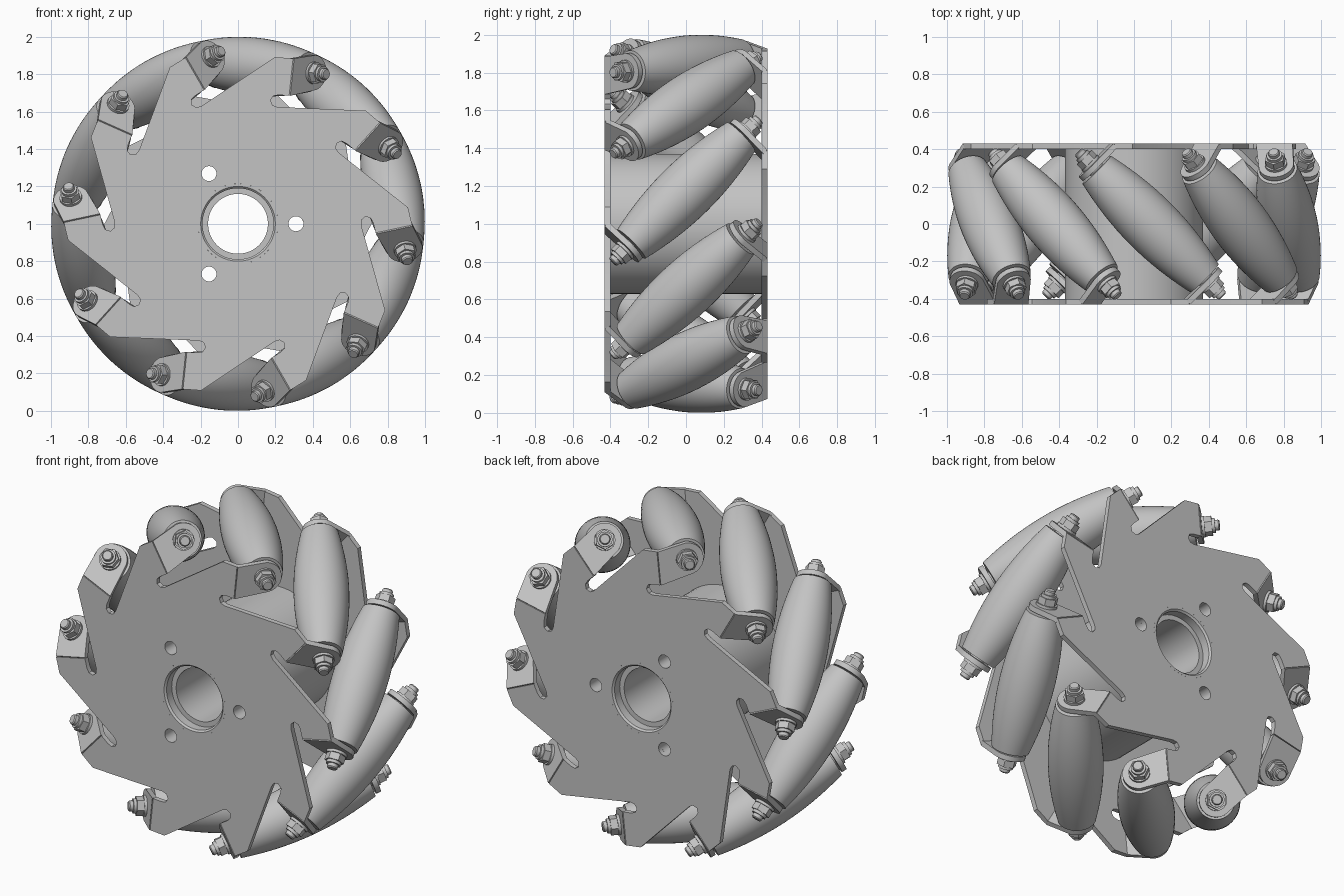
import bpy, bmesh
from math import sin, cos, pi, radians, sqrt
from mathutils import Matrix, Vector

cube = bpy.data.objects.get("Cube")
if cube:
    bpy.data.objects.remove(cube)

COUNT = 10            # rollers around the wheel
PHASE = radians(12)   # angle of the first roller
AXIS_R = 0.845        # distance from wheel axle to roller axle
HALF = 0.41           # half length of a roller
SHEET = 0.03          # sheet metal thickness

metal = bpy.data.materials.new("grey metal")
metal.use_nodes = True
metal.diffuse_color = (0.55, 0.55, 0.55, 1)
metal.node_tree.nodes["Principled BSDF"].inputs["Base Color"].default_value = metal.diffuse_color


def place(name, mesh, matrix):
    obj = bpy.data.objects.new(name, mesh)
    bpy.context.collection.objects.link(obj)
    obj.matrix_world = Matrix.Translation((0, 0, 1)) @ matrix
    obj.select_set(True)
    return obj


def finish(bm, name):
    bmesh.ops.remove_doubles(bm, verts=bm.verts, dist=1e-5)
    bmesh.ops.recalc_face_normals(bm, faces=bm.faces)
    mesh = bpy.data.meshes.new(name)
    bm.to_mesh(mesh)
    bm.free()
    mesh.materials.append(metal)
    return mesh


def lathe(bm, profile, sides=48, closed=False):
    """Revolve (radius, height) points around local z."""
    rings = [[bm.verts.new((r * cos(2 * pi * i / sides), r * sin(2 * pi * i / sides), h))
              for i in range(sides)] for r, h in profile]
    pairs = list(zip(rings, rings[1:]))
    if closed:
        pairs.append((rings[-1], rings[0]))
    else:
        bm.faces.new(rings[0])
        bm.faces.new(rings[-1])
    for a, b in pairs:
        for i in range(sides):
            j = (i + 1) % sides
            bm.faces.new((a[i], a[j], b[j], b[i]))


def cut_sheet(name, loops, thickness):
    """Flat outline with holes, given thickness along local z."""
    curve = bpy.data.curves.new(name, 'CURVE')
    curve.dimensions = '2D'
    curve.fill_mode = 'BOTH'
    curve.extrude = thickness / 2
    for loop in loops:
        spline = curve.splines.new('POLY')
        spline.points.add(len(loop) - 1)
        for point, (x, y) in zip(spline.points, loop):
            point.co = (x, y, 0, 1)
        spline.use_cyclic_u = True
    temp = bpy.data.objects.new(name, curve)
    bpy.context.collection.objects.link(temp)
    graph = bpy.context.evaluated_depsgraph_get()
    raw = bpy.data.meshes.new_from_object(temp.evaluated_get(graph))
    bm = bmesh.new()
    bm.from_mesh(raw)
    bpy.data.objects.remove(temp)
    bpy.data.meshes.remove(raw)
    return finish(bm, name)


def circle(radius, x=0, y=0, n=48):
    return [(x + radius * cos(2 * pi * i / n), y + radius * sin(2 * pi * i / n)) for i in range(n)]


def bolt_holes(offset):
    return [circle(0.04, 0.31 * cos(a), 0.31 * sin(a), 24)
            for a in (offset + k * 2 * pi / 3 for k in range(3))]


def turn(angle):
    return Matrix.Rotation(-angle, 4, 'Y')


def plate_outline():
    # one arm: slot end, bend line and outer corner, as (radial, tangential)
    arm = [(0.643, -0.145), (0.65, -0.117), (0.675, -0.104), (0.70, -0.117),
           (0.708, -0.145), (0.71, -0.2), (0.91, -0.2), (0.907, -0.103)]
    points = []
    for k in range(COUNT):
        c, s = cos(2 * pi * k / COUNT), sin(2 * pi * k / COUNT)
        points += [(v * c - t * s, v * s + t * c) for v, t in arm]
    return points


bpy.ops.object.select_all(action='DESELECT')

# Frames: upright sheet, half turn from front to rear, and tilted roller axis
upright = Matrix.Rotation(pi / 2, 4, 'X')
half_turn = Matrix.Rotation(pi, 4, 'X')
q = sqrt(0.5)
tilt = Matrix(((0, 1, 0, 0), (-q, 0, q, 0), (q, 0, q, 0), (0, 0, 0, 1)))
axle = tilt @ Matrix.Translation((0, AXIS_R, 0))

# Side plates
for side, flip, offset in (("front", Matrix(), -PHASE), ("rear", half_turn, PHASE)):
    mesh = cut_sheet(side + "_plate", [plate_outline(), circle(0.215)] + bolt_holes(offset), SHEET)
    place(side + "_plate", mesh,
          turn(PHASE) @ flip @ Matrix.Translation((0, -0.415, 0)) @ upright)

# Central drum and its stepped bushing
place("hub_drum", cut_sheet("hub_drum", [circle(0.37, n=64), circle(0.19)] + bolt_holes(0), 0.8), upright)
bm = bmesh.new()
rim = [(0.16, 0.37), (0.19, 0.37), (0.19, 0.42), (0.2, 0.43), (0.215, 0.43), (0.215, 0.39)]
lathe(bm, rim + [(r, -h) for r, h in reversed(rim)], closed=True)
place("hub_bushing", finish(bm, "hub_bushing"), upright)

# Barrel roller whose outer edge follows the wheel's circle
bm = bmesh.new()
steps = [HALF * (i / 8 - 1) for i in range(17)]
lathe(bm, [(1 - sqrt(AXIS_R ** 2 + s * s / 2), s) for s in steps])
roller = finish(bm, "roller")

# Bent tab with a rounded end
arc = [radians(90 + 10 * i) for i in range(17)]
tab = cut_sheet("tab", [[(0.158, 0.71), (0.158, 0.91)] +
                        [(0.095 * cos(a), AXIS_R + 0.095 * sin(a)) for a in arc]], SHEET)

# Fastener: spacer, washer, hex nut, collar and bolt end
bm = bmesh.new()
for radius, start, end, sides in ((0.045, 0.40, 0.43, 24), (0.06, 0.445, 0.465, 24),
                                  (0.056, 0.465, 0.505, 6), (0.042, 0.505, 0.522, 24)):
    lathe(bm, [(radius, -start), (radius, -end)], sides)
lathe(bm, [(0.03, -0.5), (0.03, -0.541), (0.025, -0.547)], 24)
fastener = finish(bm, "fastener")

# Repeat around the wheel
for k in range(COUNT):
    spin = turn(PHASE + 2 * pi * k / COUNT)
    place(f"roller_{k + 1}", roller, spin @ axle)
    for side, flip in (("front", Matrix()), ("rear", half_turn)):
        place(f"{side}_tab_{k + 1}", tab,
              spin @ flip @ tilt @ Matrix.Translation((0, 0, -0.435)))
        place(f"{side}_fastener_{k + 1}", fastener, spin @ flip @ axle)

bpy.context.view_layer.objects.active = bpy.context.selected_objects[0]
bpy.ops.object.shade_smooth_by_angle(angle=radians(30))
